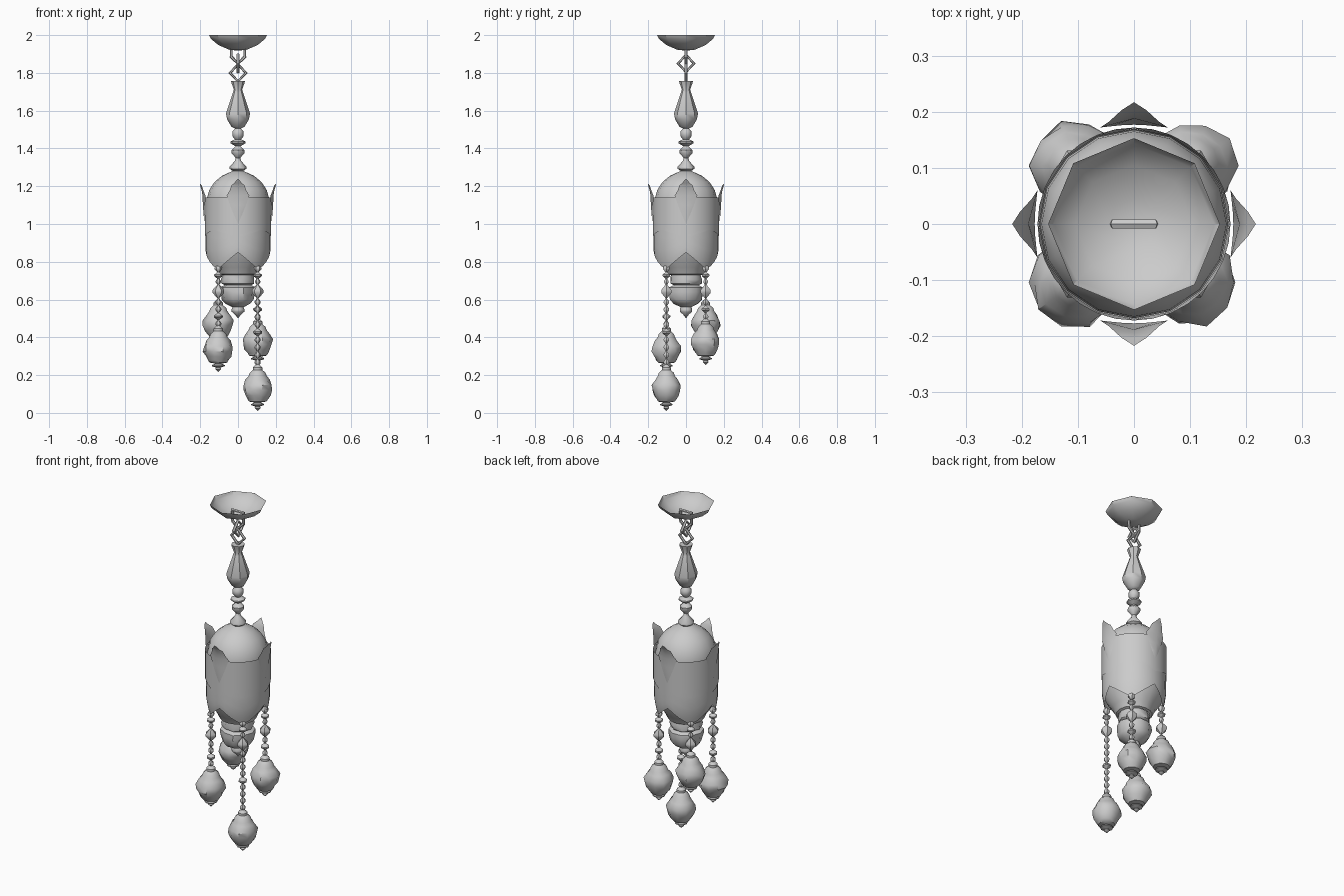
import bpy, bmesh, math, random
from math import sin, cos, pi

if "Cube" in bpy.data.objects:
    bpy.data.objects.remove(bpy.data.objects["Cube"])

random.seed(4)


def finish(name, bm, angle=40):
    bmesh.ops.recalc_face_normals(bm, faces=bm.faces)
    me = bpy.data.meshes.new(name)
    bm.to_mesh(me)
    bm.free()
    ob = bpy.data.objects.new(name, me)
    bpy.context.collection.objects.link(ob)
    bpy.ops.object.select_all(action='DESELECT')
    ob.select_set(True)
    bpy.context.view_layer.objects.active = ob
    bpy.ops.object.shade_smooth_by_angle(angle=math.radians(angle))
    return ob


def grid(bm, rows, closed=True):
    """Join rows of points into quads."""
    vr = [[bm.verts.new(p) for p in row] for row in rows]
    n = len(vr[0])
    for a, b in zip(vr, vr[1:]):
        for i in range(n if closed else n - 1):
            j = (i + 1) % n
            bm.faces.new((a[i], a[j], b[j], b[i]))
    bmesh.ops.remove_doubles(bm, verts=[v for r in vr for v in r], dist=1e-5)


def lathe(bm, prof, x=0, y=0, z=0, n=8, dent=0):
    """Revolve (radius, height) points; dent crumples the surface."""
    rows = []
    for r, h in prof:
        row = []
        for i in range(n):
            a = 2 * pi * i / n
            k = 1 - random.uniform(0, dent) if r > 0.055 else 1
            row.append((x + r * k * cos(a), y + r * k * sin(a), z + h))
        rows.append(row)
    grid(bm, rows)


def turned(name, prof, n=8, dent=0, angle=40):
    bm = bmesh.new()
    lathe(bm, prof, n=n, dent=dent)
    return finish(name, bm, angle)


# ceiling cup, open on top
turned("ceiling_cup", [(0.153, 2.0), (0.143, 1.98), (0.105, 1.948), (0.045, 1.922), (0, 1.918)])

# chain of square links, turned alternately
for k, (zc, w, h) in enumerate([(1.905, 0.036, 0.055), (1.85, 0.042, 0.045), (1.80, 0.042, 0.045)]):
    bm = bmesh.new()
    if k == 0:
        pts = [(w, h - 0.01), (-w, h - 0.01), (-w, -0.02), (0, -h), (w, -0.02)]
    else:
        pts = [(w, 0), (0, h), (-w, 0), (0, -h)]
    rows = []
    for u, v in pts + pts[:1]:
        d = math.hypot(u, v)
        row = []
        for i in range(6):
            a = pi / 3 * i
            s, t = 1 + 0.009 * cos(a) / d, 0.009 * sin(a)
            row.append((t, u * s, zc + v * s) if k == 1 else (u * s, t, zc + v * s))
        rows.append(row)
    grid(bm, rows)
    finish(f"chain_link_{k + 1}", bm)

# stem: cup, teardrop and beads
turned("stem_teardrop", [(0, 1.755), (0.037, 1.757), (0.034, 1.745), (0.022, 1.71), (0.027, 1.695),
                         (0.064, 1.585), (0.058, 1.555), (0.035, 1.515), (0.014, 1.505)])
turned("stem_beads", [(0.012, 1.51), (0.03, 1.49), (0.03, 1.465), (0.016, 1.448), (0.04, 1.436),
                      (0.04, 1.428), (0.014, 1.412), (0.034, 1.392), (0.034, 1.375), (0.012, 1.35),
                      (0.016, 1.335), (0.044, 1.303), (0.044, 1.292), (0.02, 1.275)])

# dome of the lamp body
turned("dome", [(0, 1.285), (0.03, 1.28), (0.085, 1.255), (0.125, 1.222), (0.152, 1.18), (0.165, 1.135), (0.168, 1.08)], n=16)

# lamp body: upper sleeve over a lower sleeve with pointed lower edge
N = 32


def sleeve(name, edge, top, bottom):
    bm = bmesh.new()
    rows = []
    for t in (0, 0.3, 0.6, 0.8, 0.9, 1):
        row = []
        for i in range(N):
            a = 2 * pi * i / N
            d = abs(((a / (pi / 4)) % 2) - 1)      # 1 on the axes, 0 on diagonals
            z = top + (edge(d) - top) * t
            r = bottom(z)
            row.append((r * cos(a), r * sin(a), z))
        rows.append(row)
    grid(bm, rows)
    return finish(name, bm)


sleeve("upper_sleeve", lambda d: 0.97 - 0.04 * d, 1.14, lambda z: 0.176)
sleeve("lower_sleeve", lambda d: 0.76 + 0.09 * d ** 1.2, 1.0,
       lambda z: 0.172 - max(0, 0.87 - z) ** 1.5 * 0.55)

# four flared leaves on the rim
for k in range(4):
    a = k * pi / 2
    bm = bmesh.new()
    rows = []
    for z, rm, hw, rs in [(1.24, 0.217, 0, 0.217), (1.215, 0.203, 0.022, 0.203), (1.205, 0.2, 0.034, 0.192),
                          (1.175, 0.192, 0.045, 0.182), (1.15, 0.188, 0.06, 0.172), (1.10, 0.186, 0.042, 0.174),
                          (1.05, 0.182, 0.022, 0.176), (1.0, 0.177, 0, 0.177)]:
        rows.append([(r * cos(a) - t * sin(a), r * sin(a) + t * cos(a), z)
                     for r, t in ((rs, -hw), (rm, 0), (rs, hw))])
    grid(bm, rows, closed=False)
    finish(f"rim_leaf_{k + 1}", bm)

# underside of the body and hanging bulb
turned("body_underside", [(0.17, 0.88), (0.15, 0.82), (0.115, 0.77), (0.098, 0.735), (0.085, 0.73)], n=16)
turned("centre_bulb", [(0.085, 0.735), (0.092, 0.705), (0.09, 0.685), (0.072, 0.676), (0.098, 0.665),
                       (0.1, 0.64), (0.09, 0.6), (0.07, 0.578), (0.03, 0.56), (0.035, 0.545),
                       (0.033, 0.535), (0.015, 0.52), (0, 0.5)], n=10, dent=0.1)

# crumpled pendant ball with cap and tip, heights around its centre
BALL = [(0.008, 0.125), (0.025, 0.108), (0.025, 0.095), (0.042, 0.08), (0.048, 0.063), (0.066, 0.045),
        (0.084, 0.015), (0.084, -0.012), (0.072, -0.04), (0.058, -0.06), (0.046, -0.072),
        (0.016, -0.077), (0.034, -0.085), (0.034, -0.091), (0.012, -0.098), (0.016, -0.106), (0, -0.122)]


def bead(bm, x, y, z, r, h):
    lathe(bm, [(0.004, h), (r, h * 0.2), (r, -h * 0.2), (0.004, -h)], x, y, z, n=6)


for label, x, y, zc in [("front_right", 1, -1, 0.132), ("front_left", -1, -1, 0.338),
                        ("back_right", 1, 1, 0.375), ("back_left", -1, 1, 0.475)]:
    x, y = x * 0.104, y * 0.104
    bm = bmesh.new()
    lathe(bm, BALL, x, y, zc, n=10, dent=0.13)
    finish(f"{label}_pendant_ball", bm)
    # bead string from the body down to the ball
    bm = bmesh.new()
    for z, r, h in [(0.765, 0.02, 0.022), (0.728, 0.023, 0.018), (0.695, 0.014, 0.018), (0.643, 0.031, 0.037)]:
        if z > zc + 0.12:
            bead(bm, x, y, z, r, h)
    span = 0.606 - (zc + 0.115)
    n = max(0, round(span / 0.042))
    for i in range(n):
        h = span / n / 2
        bead(bm, x, y, 0.606 - h * (2 * i + 1), 0.024 if i == n // 2 else 0.016, h)
    finish(f"{label}_bead_string", bm)
